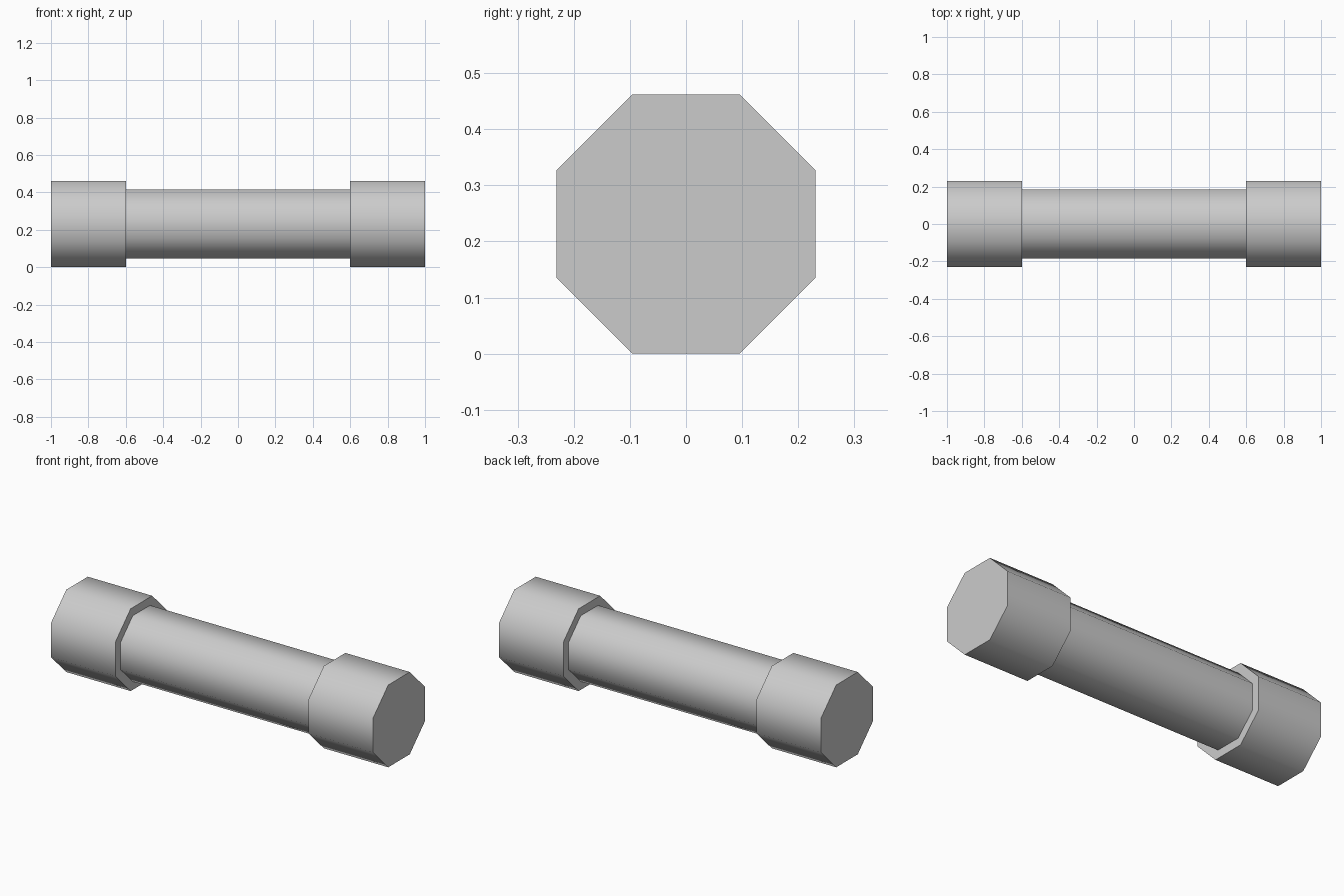
import bpy, bmesh, math

if "Cube" in bpy.data.objects:
    bpy.data.objects.remove(bpy.data.objects["Cube"])

SIDES = 8
GRIP_R, SHAFT_R = 0.25, 0.20
CENTRE_Z = GRIP_R * math.cos(math.pi / SIDES)  # rests on a flat side

# Half profile (x, radius) from the outer end to the inner step, then mirrored
half = [(-1.0, GRIP_R), (-0.6, GRIP_R), (-0.6, SHAFT_R)]
profile = half + [(-x, r) for x, r in reversed(half)]


def ring(bm, x, r):
    angles = [(i + 0.5) * math.tau / SIDES for i in range(SIDES)]
    return [bm.verts.new((x, r * math.cos(a), CENTRE_Z + r * math.sin(a))) for a in angles]


# Stepped octagonal bar: shaft with a thicker collar at each end
bm = bmesh.new()
rings = [ring(bm, x, r) for x, r in profile]
for a, b in zip(rings, rings[1:]):
    for i in range(SIDES):
        j = (i + 1) % SIDES
        bm.faces.new((a[i], a[j], b[j], b[i]))

# End caps
bm.faces.new(rings[0])
bm.faces.new(rings[-1])
bmesh.ops.recalc_face_normals(bm, faces=bm.faces)

mesh = bpy.data.meshes.new("collared_bar")
bm.to_mesh(mesh)
bm.free()
bar = bpy.data.objects.new("collared_bar", mesh)
bpy.context.collection.objects.link(bar)

# Smooth round the sides, sharp at the caps and steps
bpy.context.view_layer.objects.active = bar
bar.select_set(True)
bpy.ops.object.shade_smooth_by_angle(angle=math.radians(60))
